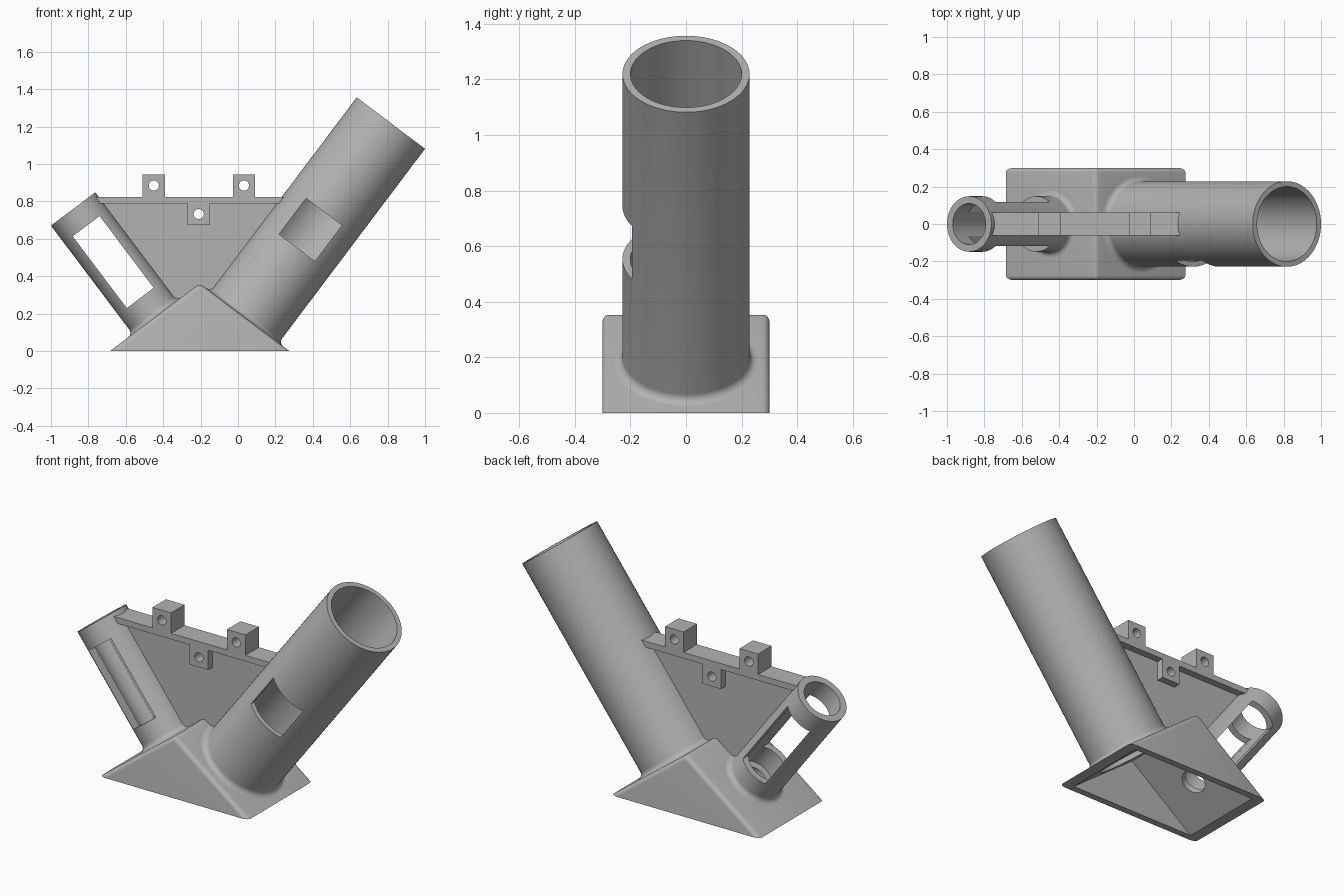
import bpy, bmesh, math
from mathutils import Matrix

if "Cube" in bpy.data.objects:
    bpy.data.objects.remove(bpy.data.objects["Cube"], do_unlink=True)

TILT = math.radians(37)
S, C = math.sin(TILT), math.cos(TILT)
MID_X, HALF_X, HALF_Y, WALL = -0.205, 0.48, 0.3, 0.04
PEAK = HALF_X * S / C
BIG, SMALL = 1, -1          # side of the ridge each tube stands on

grey = bpy.data.materials.new("light_grey")
grey.use_nodes = True
grey.diffuse_color = (0.45, 0.45, 0.45, 1)
grey.node_tree.nodes["Principled BSDF"].inputs["Base Color"].default_value = (0.45, 0.45, 0.45, 1)


def finish(bm, name):
    bmesh.ops.recalc_face_normals(bm, faces=bm.faces)
    mesh = bpy.data.meshes.new(name)
    bm.to_mesh(mesh)
    bm.free()
    mesh.materials.append(grey)
    obj = bpy.data.objects.new(name, mesh)
    bpy.context.collection.objects.link(obj)
    return obj


def prism(name, outline, y0, y1, bevel=0):
    """Extrude an x-z outline along y, optionally rounding every edge above the ground."""
    bm = bmesh.new()
    face = bm.faces.new([bm.verts.new((x, y0, z)) for x, z in outline])
    top = bmesh.ops.extrude_face_region(bm, geom=[face])["geom"]
    for v in top:
        if isinstance(v, bmesh.types.BMVert):
            v.co.y = y1
    if bevel:
        edges = [e for e in bm.edges if max(v.co.z for v in e.verts) > 0.01]
        bmesh.ops.bevel(bm, geom=edges, offset=bevel, segments=5, profile=0.5, affect='EDGES')
    return finish(bm, name)


def on_side(side, t, p):
    """Point at height t along a tube axis and p sideways towards the ridge."""
    return (MID_X + side * (HALF_X / 2 + t * S - p * C), PEAK / 2 + t * C + p * S)


def at_height(side, p, z):
    return on_side(side, (z - PEAK / 2 - p * S) / C, p)


def axis_matrix(side):
    x, z = on_side(side, 0, 0)
    return Matrix.Translation((x, 0, z)) @ Matrix.Rotation(side * TILT, 4, 'Y')


def cylinder(name, radius, depth, matrix):
    bm = bmesh.new()
    bmesh.ops.create_cone(bm, cap_ends=True, segments=48, radius1=radius,
                          radius2=radius, depth=depth, matrix=matrix)
    return finish(bm, name)


def tube(name, side, outer, inner, length, fillet=0.03):
    """Hollow tube with a filleted foot, turned around its axis."""
    profile = [(inner, -0.002), (outer + fillet, -0.002)]
    for i in range(7):
        a = math.pi / 2 * i / 6
        profile.append((outer + fillet * (1 - math.sin(a)), fillet * (1 - math.cos(a))))
    profile += [(outer, length), (inner, length)]
    bm = bmesh.new()
    verts = [bm.verts.new((r, 0, z)) for r, z in profile]
    edges = [bm.edges.new((verts[i - 1], v)) for i, v in enumerate(verts)]
    bmesh.ops.spin(bm, geom=verts + edges, cent=(0, 0, 0), axis=(0, 0, 1),
                   angle=math.tau, steps=72, use_duplicate=False)
    bmesh.ops.remove_doubles(bm, verts=bm.verts, dist=1e-5)
    bm.transform(axis_matrix(side))
    return finish(bm, name)


def cut(obj, *cutters):
    for c in cutters:
        m = obj.modifiers.new("cut", 'BOOLEAN')
        m.operation, m.solver, m.object = 'DIFFERENCE', 'EXACT', c
    bpy.context.view_layer.update()
    result = obj.evaluated_get(bpy.context.evaluated_depsgraph_get())
    mesh = bpy.data.meshes.new_from_object(result)
    obj.modifiers.clear()
    obj.data = mesh
    for c in cutters:
        bpy.data.objects.remove(c, do_unlink=True)


def window(side, t0, t1, half, y0, y1):
    outline = [on_side(side, t, p) for t, p in
               ((t0, -half), (t1, -half), (t1, half), (t0, half))]
    return prism("cutter", outline, y0, y1)


def roof(name, half, peak, depth, low, bevel=0):
    outline = [(MID_X - half, low), (MID_X + half, low), (MID_X, peak)]
    return prism(name, outline, -depth, depth, bevel)


# Hollow ridge-shaped base with a hole under each tube
base = roof("base", HALF_X, PEAK, HALF_Y, 0, bevel=0.025)
drop = WALL / C
low = -0.05
cavity = roof("cutter", (PEAK - drop - low) * C / S, PEAK - drop, HALF_Y - WALL, low)
cut(base, cavity,
    cylinder("cutter", 0.2, 0.16, axis_matrix(BIG)),
    cylinder("cutter", 0.07, 0.16, axis_matrix(SMALL)))

# Large tube with one square front window
large_tube = tube("large_tube", BIG, 0.2285, 0.2, 1.3)
cut(large_tube, window(BIG, 0.466, 0.706, 0.12, -0.4, 0))

# Small tube with a long window right through it
small_tube = tube("small_tube", SMALL, 0.1485, 0.11, 0.725)
cut(small_tube, window(SMALL, 0.129, 0.61, 0.09, -0.3, 0.3))

# Web and top rail joining the tubes
P_SMALL, P_BIG = 0.125, 0.21
RAIL_LOW, RAIL_TOP, RAIL_Y = 0.79, 0.825, 0.062
web = prism("web", [at_height(SMALL, P_SMALL, 0.8), on_side(SMALL, -0.02, P_SMALL),
                    (MID_X, PEAK - 0.03), on_side(BIG, -0.02, P_BIG),
                    at_height(BIG, P_BIG, 0.8)], -0.02, 0.02)
rail = prism("rail", [at_height(SMALL, P_SMALL, RAIL_TOP), at_height(SMALL, P_SMALL, RAIL_LOW),
                      at_height(BIG, P_BIG, RAIL_LOW), at_height(BIG, P_BIG, RAIL_TOP)],
             -RAIL_Y, RAIL_Y)


def bolt_hole(x, z):
    matrix = Matrix.Translation((x, 0, z)) @ Matrix.Rotation(math.pi / 2, 4, 'X')
    return cylinder("cutter", 0.027, 0.4, matrix)


# Drilled mounting tabs above and below the rail
tabs = []
for name, x, z0, z1 in (("right_tab", -0.45, RAIL_TOP, 0.945),
                        ("left_tab", 0.032, RAIL_TOP, 0.945),
                        ("lower_tab", -0.21, 0.675, RAIL_LOW)):
    tab = prism(name, [(x - 0.06, z0), (x + 0.06, z0), (x + 0.06, z1), (x - 0.06, z1)],
                -RAIL_Y, RAIL_Y)
    cut(tab, bolt_hole(x, (z0 + z1) / 2))
    tabs.append(tab)
cut(web, bolt_hole(-0.21, (0.675 + RAIL_LOW) / 2))

# Smooth rounded surfaces, keep sharp edges
bpy.ops.object.select_all(action='DESELECT')
for obj in [base, large_tube, small_tube, web, rail] + tabs:
    obj.select_set(True)
    bpy.context.view_layer.objects.active = obj
bpy.ops.object.shade_smooth_by_angle(angle=math.radians(30))
